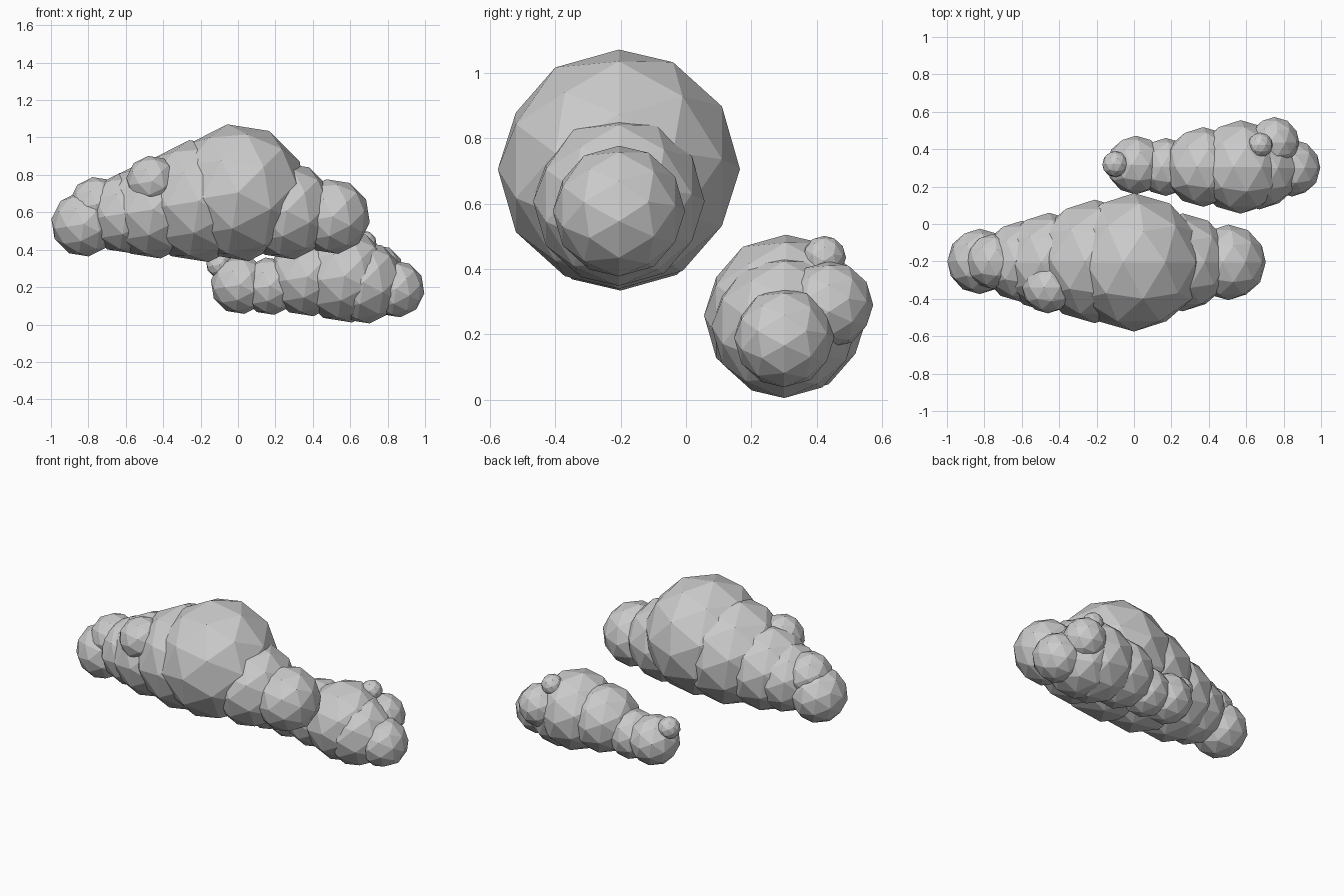
import bpy, bmesh
from math import radians
from mathutils import Matrix

# shared facet orientation: sphere poles lie along the y axis
TURN = Matrix.Rotation(radians(-9), 4, 'Y') @ Matrix.Rotation(radians(-90), 4, 'X')


def cloud(name, puffs):
    """One object made of overlapping low-poly puffs (x, y, z, radius)."""
    bm = bmesh.new()
    for x, y, z, r in puffs:
        bmesh.ops.create_icosphere(bm, subdivisions=2, radius=r,
                                   matrix=Matrix.Translation((x, y, z)) @ TURN)
    mesh = bpy.data.meshes.new(name)
    bm.to_mesh(mesh)
    bm.free()
    obj = bpy.data.objects.new(name, mesh)
    bpy.context.collection.objects.link(obj)
    return obj


# large cloud, in front and higher
cloud("large_cloud", [
    (0.00, -0.205, 0.705, 0.37),
    (-0.21, -0.20, 0.66, 0.33),
    (-0.455, -0.205, 0.615, 0.265),
    (-0.60, -0.20, 0.595, 0.217),
    (-0.755, -0.20, 0.643, 0.147),
    (-0.825, -0.20, 0.537, 0.175),
    (-0.46, -0.34, 0.765, 0.138),
    (0.26, -0.205, 0.607, 0.262),
    (0.505, -0.205, 0.577, 0.202),
])

# small cloud, behind and lower
cloud("small_cloud", [
    (0.57, 0.305, 0.258, 0.25),
    (0.67, 0.30, 0.225, 0.222),
    (0.845, 0.30, 0.19, 0.153),
    (0.75, 0.437, 0.29, 0.135),
    (0.675, 0.422, 0.435, 0.067),
    (0.37, 0.305, 0.255, 0.213),
    (0.17, 0.305, 0.205, 0.155),
    (0.01, 0.315, 0.212, 0.157),
    (-0.10, 0.32, 0.32, 0.07),
])
